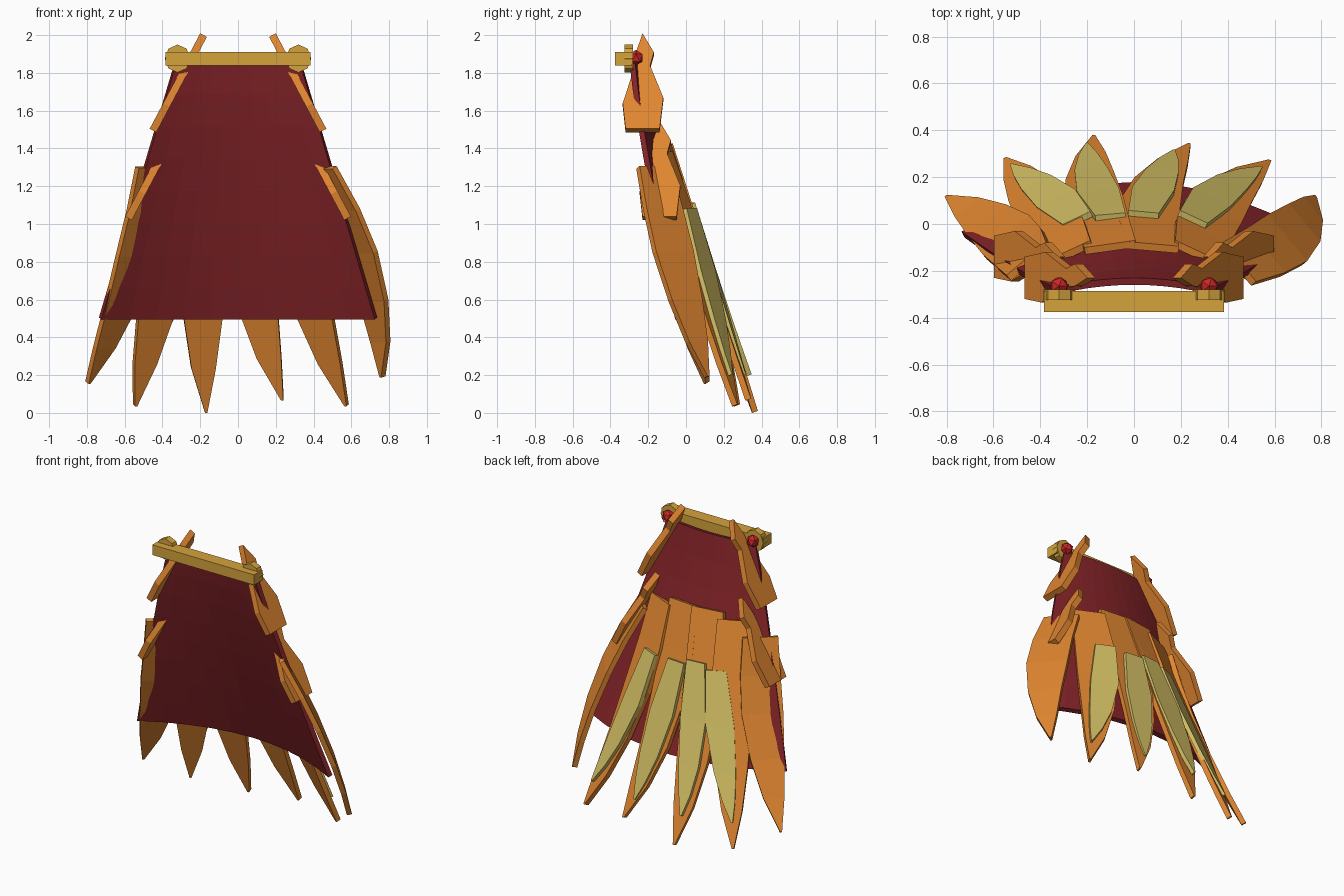
import bpy, bmesh, math
from mathutils import Vector

cube = bpy.data.objects.get("Cube")
if cube:
    bpy.data.objects.remove(cube, do_unlink=True)


def material(name, rgb):
    m = bpy.data.materials.new(name)
    m.use_nodes = True
    color = (*rgb, 1)
    m.diffuse_color = color
    m.node_tree.nodes["Principled BSDF"].inputs["Base Color"].default_value = color
    return m


RED = material("cape_red", (0.23, 0.017, 0.021))
ORANGE = material("feather_orange", (0.75, 0.24, 0.03))
PALE = material("feather_pale_yellow", (0.66, 0.53, 0.13))
GOLD = material("clasp_gold", (0.66, 0.37, 0.045))
GEM = material("gem_red", (0.62, 0.02, 0.02))


def finish(bm, name, mat):
    bmesh.ops.recalc_face_normals(bm, faces=bm.faces[:])
    mesh = bpy.data.meshes.new(name)
    bm.to_mesh(mesh)
    bm.free()
    mesh.materials.append(mat)
    obj = bpy.data.objects.new(name, mesh)
    bpy.context.scene.collection.objects.link(obj)
    return obj


def loft(bm, rings):
    """Skin a list of equal vertex rings and cap both ends."""
    rings = [[bm.verts.new(p) for p in ring] for ring in rings]
    n = len(rings[0])
    for a, b in zip(rings, rings[1:]):
        for i in range(n):
            j = (i + 1) % n
            bm.faces.new((a[i], a[j], b[j], b[i]))
    bm.faces.new(rings[0])
    bm.faces.new(rings[-1])


# Cape: flared sheet that bows backward toward the hem
def build_cape(cols=10, rows=8):
    bm = bmesh.new()
    grid = []
    for r in range(rows + 1):
        t = r / rows
        s = t ** 1.2
        half = 0.33 + 0.4 * t
        middle = -0.245 + 0.41 * s
        drop = 0.04 + 0.17 * s
        row = []
        for c in range(cols + 1):
            u = 2 * c / cols - 1
            row.append(bm.verts.new((u * half, middle - drop * u * u, 1.86 - 1.36 * t)))
        grid.append(row)
    for a, b in zip(grid, grid[1:]):
        for c in range(cols):
            bm.faces.new((a[c], a[c + 1], b[c + 1], b[c]))
    cape = finish(bm, "cape", RED)
    mod = cape.modifiers.new("thickness", "SOLIDIFY")
    mod.thickness = 0.03
    mod.offset = 0


build_cape()


# Feathers: tapered slabs along a bent centre line (root, middle, tip)
def feather(name, root, mid, tip, yaw, widths, thick, mat):
    root, mid, tip = Vector(root), Vector(mid), Vector(tip)

    def at(t):
        return root * (2*t - 1) * (t - 1) + mid * 4*t*(1 - t) + tip * t*(2*t - 1)

    side = Vector((math.cos(math.radians(yaw)), math.sin(math.radians(yaw)), 0))
    rings = []
    for t, w in widths:
        along = (at(t + 0.01) - at(t - 0.01)).normalized()
        out = side.cross(along).normalized() * thick / 2
        edge = side * w / 2
        p = at(t)
        rings.append([p - edge - out, p + edge - out, p + edge + out, p - edge + out])
    bm = bmesh.new()
    loft(bm, rings)
    return finish(bm, name, mat)


LONG = [(0, 0.22), (0.2, 0.25), (0.4, 0.26), (0.63, 0.21), (0.83, 0.13), (1, 0.012)]
SHORT = [(0, 0.13), (0.35, 0.18), (0.65, 0.14), (0.85, 0.08), (1, 0.01)]

long_feathers = [
    ((-0.45, -0.16, 1.3), (-0.57, -0.03, 0.72), (-0.795, 0.11, 0.16), 40),
    ((-0.28, -0.13, 1.38), (-0.4, 0.08, 0.7), (-0.545, 0.27, 0.04), 25),
    ((-0.1, -0.1, 1.42), (-0.18, 0.13, 0.7), (-0.17, 0.365, 0.005), 8),
    ((0.08, -0.1, 1.42), (0.08, 0.12, 0.73), (0.235, 0.33, 0.07), -5),
    ((0.27, -0.13, 1.38), (0.36, 0.08, 0.7), (0.575, 0.26, 0.04), -25),
    ((0.44, -0.17, 1.3), (0.68, -0.04, 0.74), (0.765, 0.11, 0.19), -50),
]
for i, (root, mid, tip, yaw) in enumerate(long_feathers):
    feather(f"long_feather_{i + 1}", root, mid, tip, yaw, LONG, 0.032, ORANGE)

short_feathers = [
    ((-0.24, 0.015, 1.08), (-0.37, 0.135, 0.62), (-0.52, 0.245, 0.2), 25),
    ((-0.1, 0.03, 1.11), (-0.17, 0.18, 0.63), (-0.2, 0.335, 0.2), 5),
    ((0.04, 0.04, 1.08), (0.1, 0.18, 0.62), (0.17, 0.305, 0.2), -5),
    ((0.25, 0.02, 1.08), (0.37, 0.14, 0.62), (0.54, 0.235, 0.2), -25),
]
for i, (root, mid, tip, yaw) in enumerate(short_feathers):
    feather(f"short_feather_{i + 1}", root, mid, tip, yaw, SHORT, 0.026, PALE)


# Side plates: leaning notched blades, two on each side
OUTLINE = [(-0.23, 2.0), (-0.17, 1.9), (-0.19, 1.83), (-0.12, 1.66), (-0.14, 1.495),
           (-0.32, 1.495), (-0.335, 1.63), (-0.27, 1.83), (-0.265, 1.9)]


def side_plate(name, sign, shift):
    lean = Vector((0.88, 0, 0.47)) * 0.02
    pts = [Vector((0.45 - (z - 1.495) * 0.53, y, z)) + Vector(shift) for y, z in OUTLINE]
    rings = [[p - lean for p in pts], [p + lean for p in pts]]
    for ring in rings:
        for p in ring:
            p.x *= sign
    bm = bmesh.new()
    loft(bm, rings)
    finish(bm, name, ORANGE)


# Clasp: bar, octagonal bosses and faceted gems
bm = bmesh.new()
bmesh.ops.create_cube(bm, size=1)
bmesh.ops.scale(bm, vec=(0.77, 0.09, 0.07), verts=bm.verts)
bmesh.ops.translate(bm, vec=(0, -0.33, 1.875), verts=bm.verts)
finish(bm, "clasp_bar", GOLD)

for word, sign in (("left", 1), ("right", -1)):
    side_plate(f"{word}_upper_plate", sign, (0, 0, 0))
    side_plate(f"{word}_lower_plate", sign, (0.13, 0.09, -0.465))

    rings = []
    for y in (-0.325, -0.28):
        rings.append([(sign * 0.32 + 0.068 * math.cos(k * math.pi / 4), y,
                       1.876 + 0.074 * math.sin(k * math.pi / 4)) for k in range(8)])
    bm = bmesh.new()
    loft(bm, rings)
    finish(bm, f"{word}_boss", GOLD)

    bm = bmesh.new()
    bmesh.ops.create_icosphere(bm, subdivisions=1, radius=0.042)
    bmesh.ops.translate(bm, vec=(sign * 0.32, -0.265, 1.88), verts=bm.verts)
    finish(bm, f"{word}_gem", GEM)
